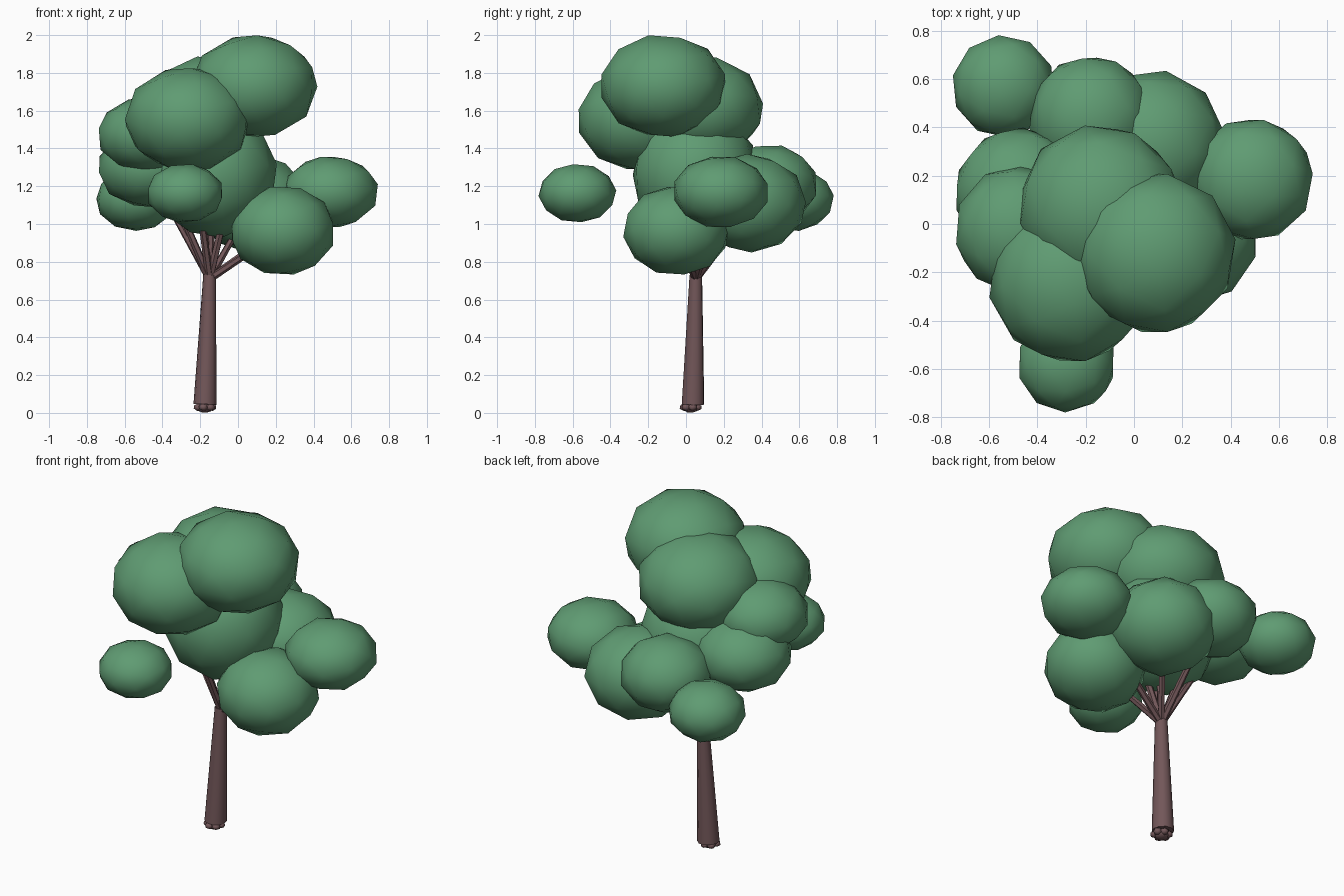
import bpy, math, random
from mathutils import Vector, Euler

if "Cube" in bpy.data.objects:
    bpy.data.objects.remove(bpy.data.objects["Cube"])

random.seed(4)


def material(name, rgb):
    m = bpy.data.materials.new(name)
    m.diffuse_color = (*rgb, 1)
    m.use_nodes = True
    m.node_tree.nodes["Principled BSDF"].inputs["Base Color"].default_value = m.diffuse_color
    return m


LEAF = material("leaf green", (0.115, 0.33, 0.17))
BARK = material("bark brown", (0.17, 0.095, 0.1))


def finish(name, mat, angle):
    ob = bpy.context.object
    ob.name = name
    ob.data.materials.append(mat)
    bpy.ops.object.shade_smooth_by_angle(angle=math.radians(angle))
    return ob


def blob(name, centre, r, rz, mat, subdivisions=2):
    """Flattened icosphere, tilted a little before it is squashed."""
    bpy.ops.mesh.primitive_ico_sphere_add(subdivisions=subdivisions, radius=1)
    tilt = Euler((random.uniform(-.25, .25), random.uniform(-.25, .25), random.uniform(0, 6)))
    me = bpy.context.object.data
    me.transform(tilt.to_matrix().to_4x4())
    for v in me.vertices:
        v.co = Vector((v.co.x * r, v.co.y * r, v.co.z * rz))
    bpy.context.object.location = centre
    return finish(name, mat, 60)


def limb(name, a, b, ra, rb, sides):
    """Tapered round limb from point a to point b."""
    a, b = Vector(a), Vector(b)
    d = b - a
    bpy.ops.mesh.primitive_cone_add(vertices=sides, radius1=ra, radius2=rb, depth=d.length,
                                    location=(a + b) / 2,
                                    rotation=d.to_track_quat('Z', 'Y').to_euler())
    return finish(name, BARK, 50)


# Foliage clumps: centre, horizontal radius, vertical radius
CLUMPS = {
    "crown_top": ((0.085, -0.12, 1.73), 0.34, 0.277),
    "crown_front": ((-0.265, -0.24, 1.555), 0.34, 0.28),
    "crown_back": ((-0.14, 0.07, 1.615), 0.345, 0.28),
    "crown_core": ((-0.13, 0.05, 1.27), 0.34, 0.345),
    "clump_low_front": ((0.235, -0.05, 0.965), 0.285, 0.24),
    "clump_right": ((0.49, 0.185, 1.17), 0.257, 0.193),
    "clump_small_front": ((-0.28, -0.575, 1.163), 0.207, 0.157),
    "clump_back_corner": ((-0.54, 0.57, 1.13), 0.215, 0.168),
    "clump_back": ((-0.18, 0.44, 1.21), 0.26, 0.213),
    "clump_back_right": ((0.075, 0.335, 1.11), 0.305, 0.262),
    "clump_left_low": ((-0.475, 0.13, 1.295), 0.272, 0.21),
    "clump_left_high": ((-0.48, -0.025, 1.47), 0.268, 0.205),
}
for name, (centre, r, rz) in CLUMPS.items():
    blob(name, centre, r, rz, LEAF)

# Trunk
FORK = Vector((-0.15, 0.052, 0.73))
limb("trunk", (-0.175, 0.037, 0.045), FORK, 0.061, 0.034, 10)

# Branches fan out of the fork into the clumps
for name, (centre, r, rz) in CLUMPS.items():
    if name in ("clump_small_front", "clump_back_corner"):
        continue
    limb("branch_" + name, FORK - Vector((0, 0, 0.02)), centre, 0.021, 0.014, 6)

# Root knobs round the foot of the trunk
for i in range(6):
    a = math.tau * i / 6 + 0.3
    blob("root_knob", (-0.175 + 0.038 * math.cos(a), 0.025 + 0.036 * math.sin(a), 0.03),
         0.026, 0.021, BARK, 1)
blob("root_core", (-0.175, 0.025, 0.03), 0.045, 0.03, BARK)
